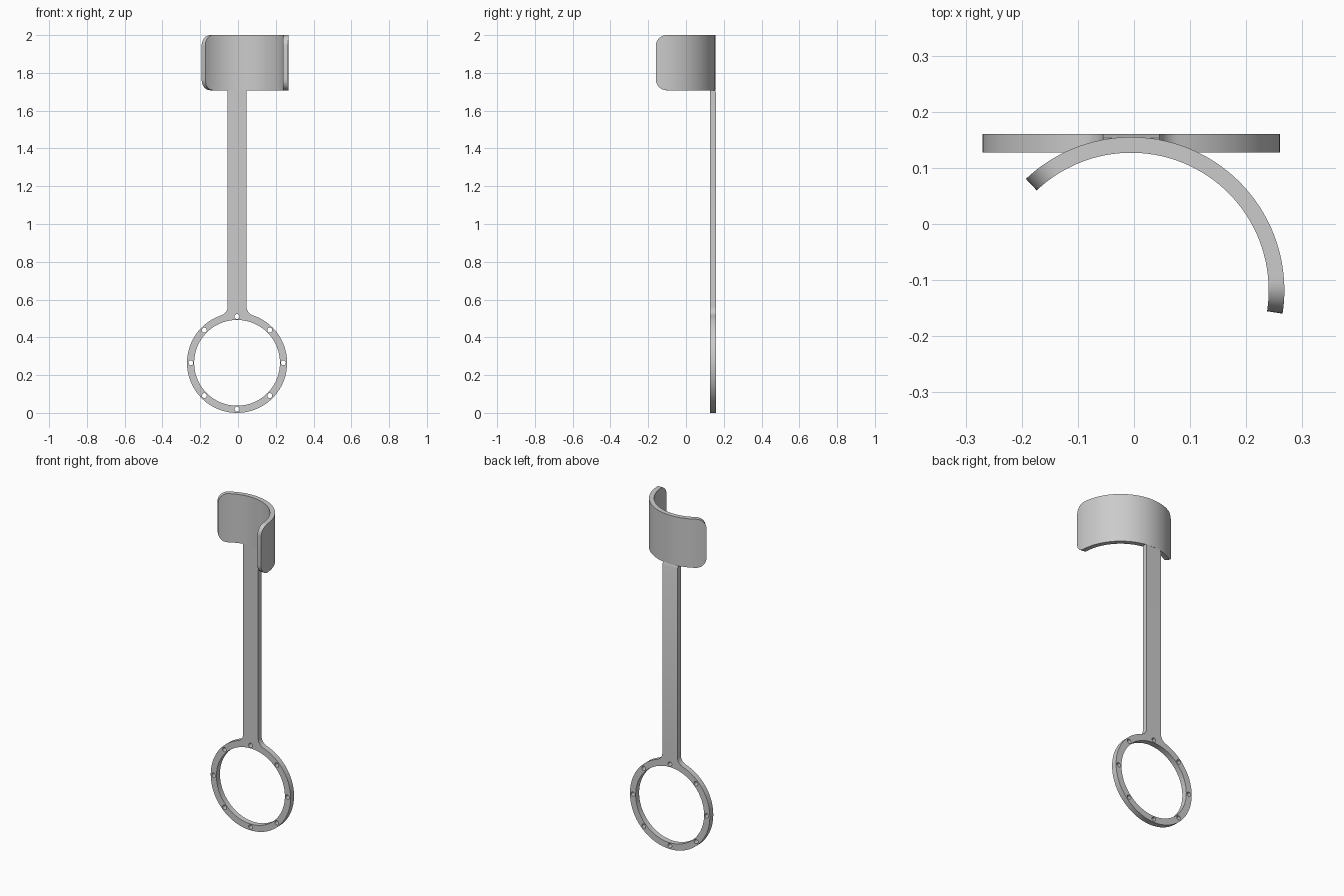
import bpy, bmesh
from math import sin, cos, pi, radians, sqrt, atan2

cube = bpy.data.objects.get("Cube")
if cube:
    bpy.data.objects.remove(cube, do_unlink=True)

grey = bpy.data.materials.new("plain_grey")
grey.use_nodes = True
COLOUR = (0.6, 0.6, 0.6, 1)
grey.diffuse_color = COLOUR
grey.node_tree.nodes["Principled BSDF"].inputs["Base Color"].default_value = COLOUR

CX = -0.005                                   # shared centre line
RING_Z, RING_R, INNER_R = 0.265, 0.265, 0.227
HOLE_R, HOLE_PATH = 0.013, 0.245
SHAFT_W, SHAFT_TOP, FILLET = 0.05, 1.71, 0.05  # half width, top, neck radius
FRONT_Y, BACK_Y = 0.127, 0.16
CUFF_Y, CUFF_R, CUFF_IN = -0.118, 0.273, 0.245
CUFF_LOW, CUFF_TOP, CORNER = 1.708, 2.0, 0.058


def arc(cx, cz, r, a0, a1, n):
    return [(cx + r * cos(a0 + (a1 - a0) * i / n),
             cz + r * sin(a0 + (a1 - a0) * i / n)) for i in range(n + 1)]


def circle(cx, cz, r, n):
    return arc(cx, cz, r, 0, 2 * pi, n)[:-1]


def finish(obj):
    bpy.ops.object.select_all(action='DESELECT')
    obj.select_set(True)
    bpy.context.view_layer.objects.active = obj
    obj.data.materials.clear()
    obj.data.materials.append(grey)
    bpy.ops.object.shade_smooth_by_angle(angle=radians(30))


# Ring and shaft: one outline with filleted neck, plus bore and screw holes
fx = SHAFT_W + FILLET
fz = sqrt((RING_R + FILLET) ** 2 - fx ** 2)
neck = atan2(fz, fx)
half = arc(fx, RING_Z + fz, FILLET, pi, pi + neck, 10)
right = [(SHAFT_W, SHAFT_TOP)] + half
left = [(-x, z) for x, z in reversed(right)]
ring = arc(0, RING_Z, RING_R, neck, neck - (pi + 2 * neck), 96)[1:-1]
loops = [right + ring + left, circle(0, RING_Z, INNER_R, 96)]
loops += [circle(x, z, HOLE_R, 20) for x, z in circle(0, RING_Z, HOLE_PATH, 8)]

curve = bpy.data.curves.new("ring_outline", 'CURVE')
curve.dimensions = '2D'
curve.fill_mode = 'BOTH'
curve.extrude = (BACK_Y - FRONT_Y) / 2
for loop in loops:
    spline = curve.splines.new('POLY')
    spline.points.add(len(loop) - 1)
    for p, (x, z) in zip(spline.points, loop):
        p.co = (x, z, 0, 1)
    spline.use_cyclic_u = True
handle = bpy.data.objects.new("ring_and_shaft", curve)
bpy.context.collection.objects.link(handle)
bpy.ops.object.select_all(action='DESELECT')
handle.select_set(True)
bpy.context.view_layer.objects.active = handle
bpy.ops.object.convert(target='MESH')
handle = bpy.context.object

# Stand the plate up and slope the back of the shaft top
bm = bmesh.new()
bm.from_mesh(handle.data)
for v in bm.verts:
    x, z, d = v.co
    v.co = (x + CX, (FRONT_Y + BACK_Y) / 2 - d, z)
bmesh.ops.remove_doubles(bm, verts=bm.verts, dist=0.00005)
cut = bmesh.ops.bisect_plane(
    bm, geom=bm.verts[:] + bm.edges[:] + bm.faces[:], dist=0.00001,
    plane_co=(0, BACK_Y, SHAFT_TOP - 0.02), plane_no=(0, 0.02, 0.007), clear_outer=True)
bmesh.ops.holes_fill(bm, edges=[e for e in bm.edges if e.is_boundary], sides=0)
bmesh.ops.recalc_face_normals(bm, faces=bm.faces)
bm.to_mesh(handle.data)
bm.free()
finish(handle)

# Cuff: bent band whose ends have rounded corners
a0, a1 = radians(-8.8), radians(133.4)
length = (a1 - a0) * CUFF_R
N = 10
end = [(CORNER * (1 - cos(t)), CORNER * (1 - sin(t)))
       for t in [pi / 2 * i / N for i in range(N + 1)]]
middle = [(CORNER + (length - 2 * CORNER) * i / 40, 0) for i in range(1, 40)]
columns = end + middle + [(length - s, inset) for s, inset in reversed(end)]

bm = bmesh.new()
rows = []
for s, inset in columns:
    a = a0 + s / CUFF_R
    rows.append([bm.verts.new((CX + r * cos(a), CUFF_Y + r * sin(a), z))
                 for r, z in ((CUFF_R, CUFF_LOW + inset), (CUFF_R, CUFF_TOP - inset),
                              (CUFF_IN, CUFF_TOP - inset), (CUFF_IN, CUFF_LOW + inset))])
for p, q in zip(rows, rows[1:]):
    for i in range(4):
        j = (i + 1) % 4
        bm.faces.new((p[i], q[i], q[j], p[j]))
bm.faces.new(rows[0])
bm.faces.new(rows[-1])
bmesh.ops.recalc_face_normals(bm, faces=bm.faces)
mesh = bpy.data.meshes.new("cuff")
bm.to_mesh(mesh)
bm.free()
cuff = bpy.data.objects.new("cuff", mesh)
bpy.context.collection.objects.link(cuff)
finish(cuff)
